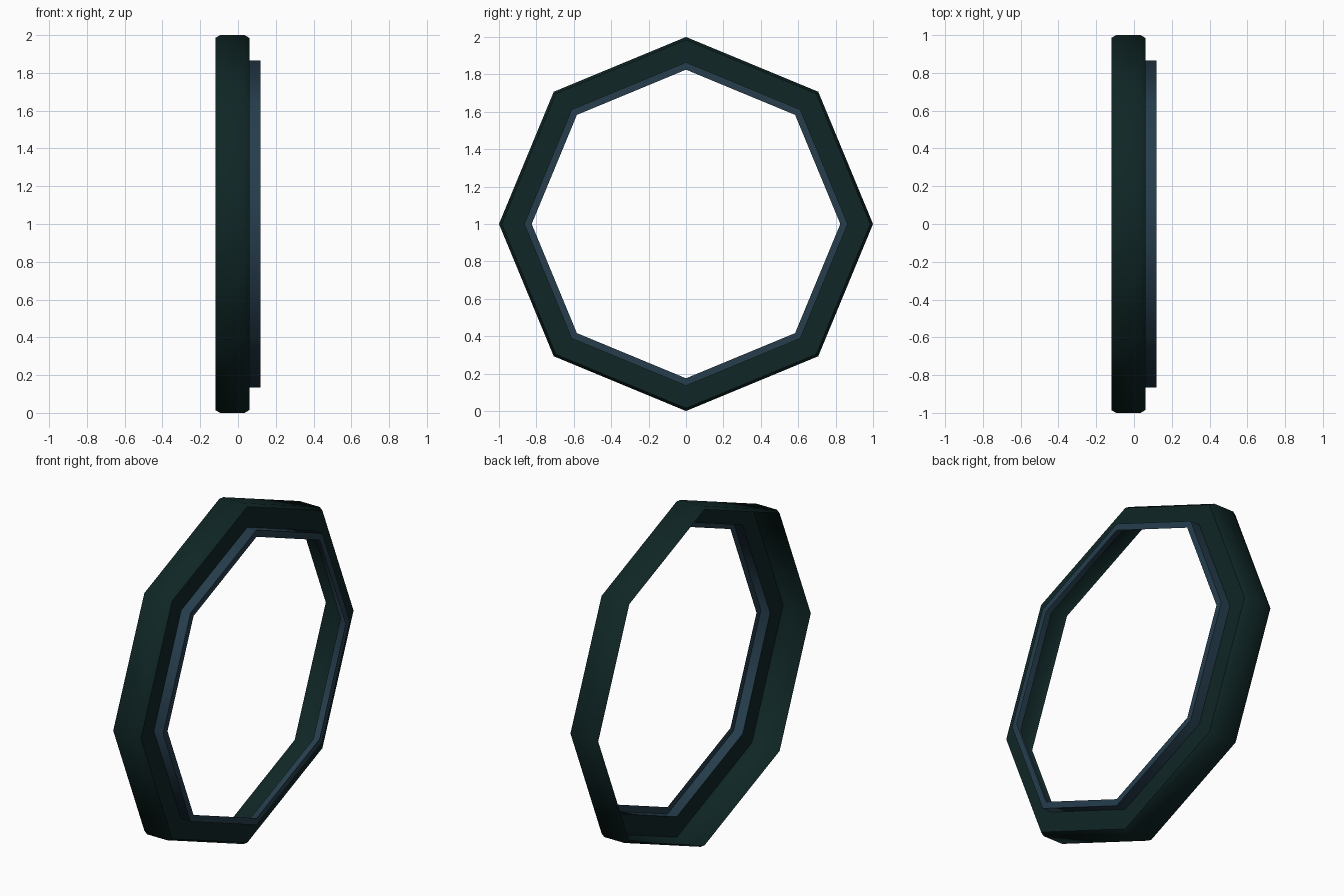
import bpy, bmesh, math

SIDES = 8

cube = bpy.data.objects.get("Cube")
if cube:
    bpy.data.objects.remove(cube, do_unlink=True)


def material(name, rgb):
    mat = bpy.data.materials.new(name)
    mat.use_nodes = True
    mat.diffuse_color = (*rgb, 1)
    mat.node_tree.nodes["Principled BSDF"].inputs["Base Color"].default_value = (*rgb, 1)
    return mat


def ring(name, profile, mat):
    """Sweep an open (x, radius) profile around the x axis; normals face outward."""
    bm = bmesh.new()
    loops = []
    for i in range(SIDES):
        a = math.tau * i / SIDES
        loops.append([bm.verts.new((x, r * math.sin(a), 1 + r * math.cos(a)))
                      for x, r in profile])
    for i, here in enumerate(loops):
        after = loops[(i + 1) % SIDES]
        for j in range(len(profile) - 1):
            bm.faces.new((here[j], here[j + 1], after[j + 1], after[j]))
    mesh = bpy.data.meshes.new(name)
    bm.to_mesh(mesh)
    bm.free()
    mesh.materials.append(mat)
    obj = bpy.data.objects.new(name, mesh)
    bpy.context.collection.objects.link(obj)
    # Smooth around the ring, sharp at the profile's square corners
    bpy.ops.object.select_all(action='DESELECT')
    obj.select_set(True)
    bpy.context.view_layer.objects.active = obj
    bpy.ops.object.shade_smooth_by_angle(angle=math.radians(50))
    return obj


dark_green = material("dark green", (0.005, 0.019, 0.019))
slate_blue = material("slate blue", (0.019, 0.047, 0.073))

# Hollow outer band with chamfered rims and a flange on the +x side
ring("outer_band", [(-0.12, 0.985), (-0.095, 1), (0.035, 1),
                    (0.06, 0.985), (0.06, 0.865)], dark_green)

# Raised collar with a narrow inward lip
ring("inner_collar", [(0.06, 0.865), (0.12, 0.865), (0.12, 0.825)], slate_blue)
